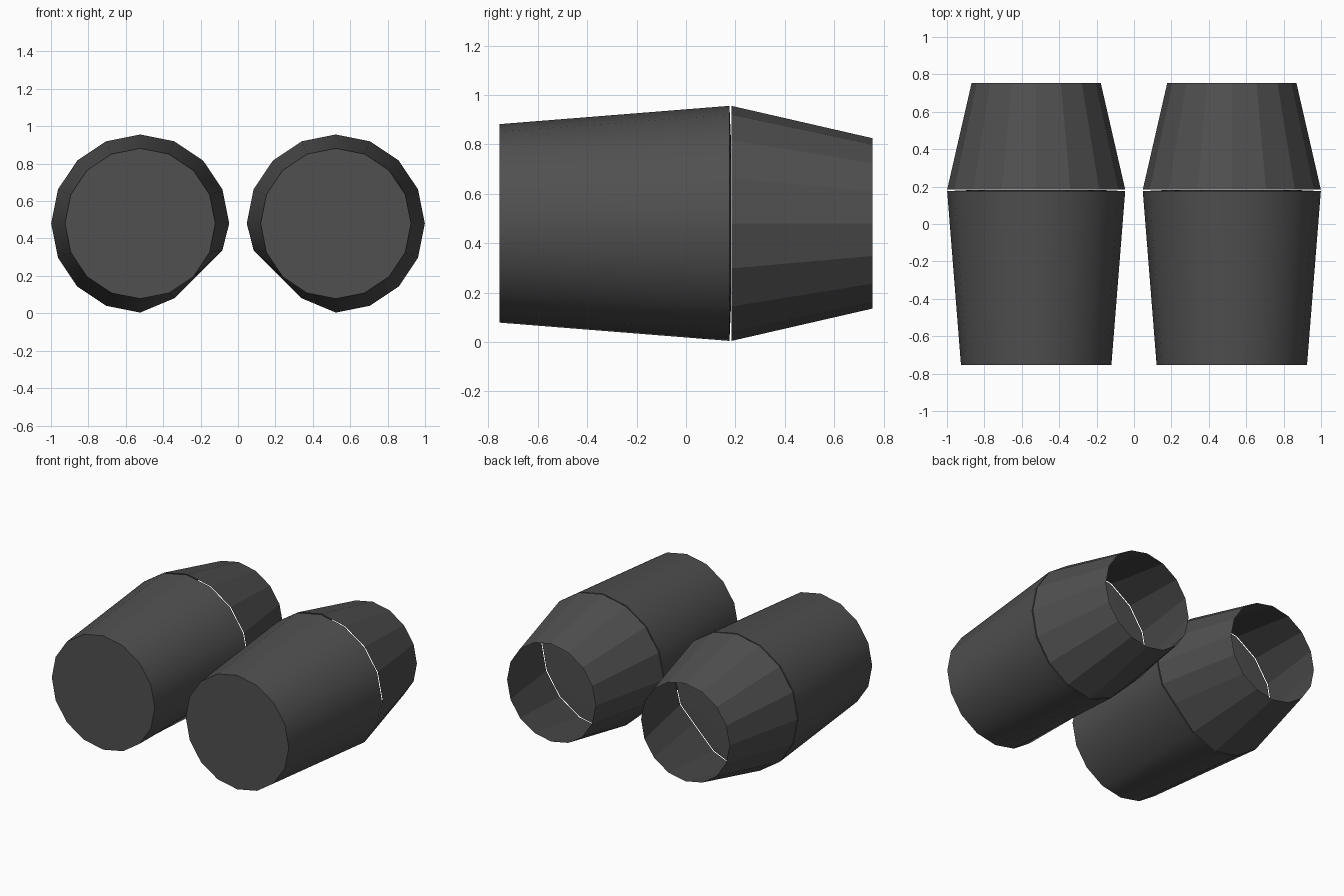
import bpy, bmesh, math

if "Cube" in bpy.data.objects:
    bpy.data.objects.remove(bpy.data.objects["Cube"])

SIDES = 16
CX, CZ = -0.523, 0.48

dark = bpy.data.materials.new("dark_metal")
dark.diffuse_color = (0.08, 0.08, 0.08, 1)
dark.use_nodes = True
dark.node_tree.nodes["Principled BSDF"].inputs["Base Color"].default_value = dark.diffuse_color


def ring(bm, y, r, dented=False):
    """16-sided ring around the pod axis; a dent flattens the lower inner edge."""
    lift = {13: 0.04, 14: 0.09, 15: 0.04} if dented else {}
    out = []
    for i in range(SIDES):
        a = 2 * math.pi * i / SIDES
        z = CZ + r * math.sin(a) + lift.get(i, 0)
        out.append(bm.verts.new((CX + r * math.cos(a), y, z)))
    return out


def make_part(name, sections, cap_front, cap_back, smooth):
    bm = bmesh.new()
    rings = [ring(bm, *s) for s in sections]
    for a, b in zip(rings, rings[1:]):
        for i in range(SIDES):
            j = (i + 1) % SIDES
            bm.faces.new((a[i], b[i], b[j], a[j]))
    if cap_front:
        bm.faces.new(rings[0])
    if cap_back:
        bm.faces.new(rings[-1][::-1])
    bm.normal_update()
    me = bpy.data.meshes.new(name)
    bm.to_mesh(me)
    bm.free()
    me.materials.append(dark)
    ob = bpy.data.objects.new(name, me)
    bpy.context.collection.objects.link(ob)
    ob.modifiers.new("mirror", "MIRROR").use_mirror_merge = False
    if smooth:
        bpy.ops.object.select_all(action='DESELECT')
        ob.select_set(True)
        bpy.context.view_layer.objects.active = ob
        bpy.ops.object.shade_smooth_by_angle(angle=math.radians(35))
    return ob


# closed front barrels, widening towards the back, with a slightly raised end plate
make_part("pod_barrel",
          [(-0.755, 0.402), (0.176, 0.476, True), (0.182, 0.34)],
          True, True, True)

# open flat-faceted rear nozzles, separated by a hairline gap
make_part("rear_nozzle",
          [(0.184, 0.476, True), (0.755, 0.345)],
          False, False, False)
